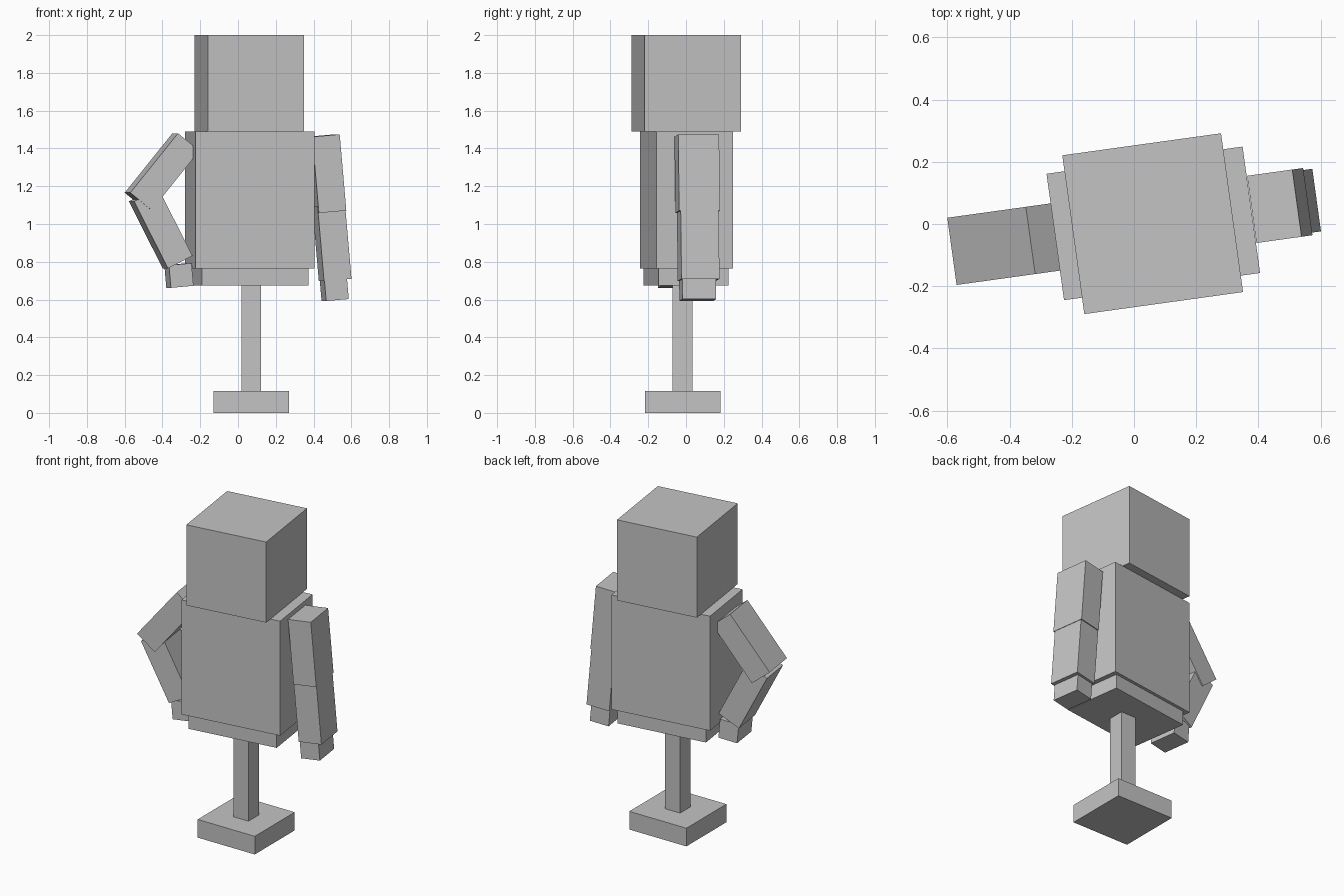
import bpy
from math import radians
from mathutils import Matrix, Vector

cube = bpy.data.objects.get("Cube")
if cube:
    bpy.data.objects.remove(cube, do_unlink=True)

grey = bpy.data.materials.new("plain grey")
grey.use_nodes = True
colour = (0.55, 0.55, 0.55, 1)
grey.diffuse_color = colour
grey.node_tree.nodes["Principled BSDF"].inputs["Base Color"].default_value = colour

YAW = 7.9  # the figure is turned a little on its stand


def box(name, size, top, yaw=0, tilt=0):
    """Box hanging down from the centre of its top face, tilted sideways, then turned."""
    bpy.ops.mesh.primitive_cube_add(size=1)
    obj = bpy.context.object
    obj.name = name
    turn = Matrix.Rotation(radians(yaw), 4, "Z") @ Matrix.Rotation(radians(tilt), 4, "Y")
    hang = Matrix.Translation((0, 0, -size[2] / 2)) @ Matrix.Diagonal((*size, 1))
    obj.data.transform(Matrix.Translation(Vector(top)) @ turn @ hang)
    obj.data.materials.append(grey)
    return obj


# Stand
box("stand_base", (0.4, 0.4, 0.115), (0.07, -0.018, 0.115))
box("stand_pole", (0.105, 0.105, 0.56), (0.07, -0.018, 0.675))

# Body
box("hips", (0.57, 0.375, 0.09), (0.065, 0.001, 0.765), YAW)
box("torso", (0.636, 0.41, 0.725), (0.062, 0.002, 1.49), YAW)
box("head", (0.515, 0.515, 0.51), (0.06, 0.001, 2.0), YAW)

# Arms: top centre and sideways tilt of each segment
UPPER, LOWER, HAND = (0.147, 0.218, 0.405), (0.147, 0.203, 0.398), (0.121, 0.18, 0.12)
arms = {
    "left": [((0.451, 0.057, 1.468), -5), ((0.48, 0.062, 1.1), -5), ((0.504, 0.061, 0.717), -5)],
    "right": [((-0.276, -0.045, 1.434), 39), ((-0.499, -0.076, 1.153), -27),
              ((-0.318, -0.051, 0.787), -5)],
}
for side, segments in arms.items():
    for part, size, (top, tilt) in zip(("upper_arm", "forearm", "hand"), (UPPER, LOWER, HAND), segments):
        box(f"{side}_{part}", size, top, YAW, tilt)
